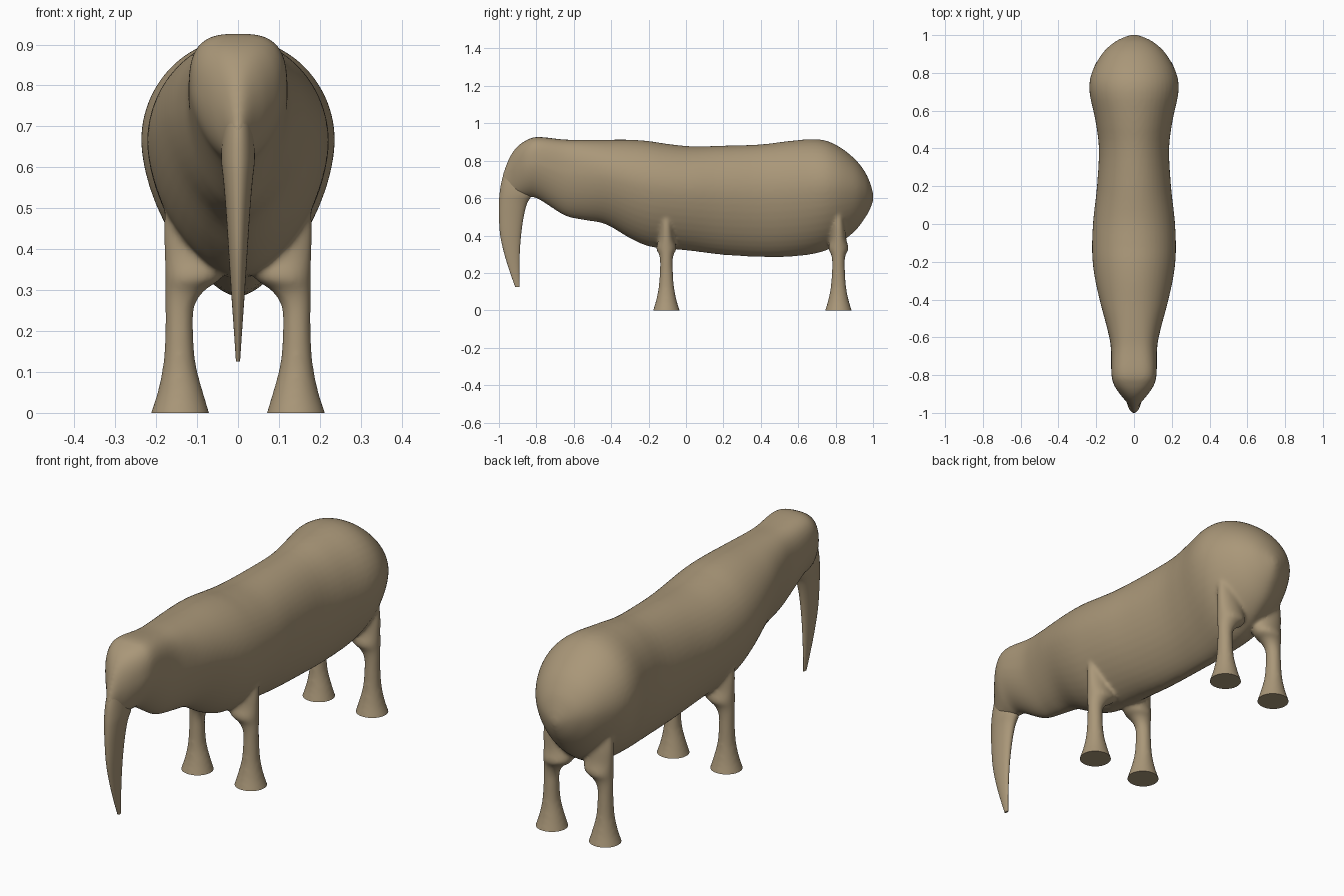
import bpy, bmesh, math

if "Cube" in bpy.data.objects:
    bpy.data.objects.remove(bpy.data.objects["Cube"])


def spline(rows, steps):
    # Catmull-Rom interpolation through rows of section values
    out = []
    for i in range(len(rows) - 1):
        a, b, c, d = (rows[max(0, min(len(rows) - 1, i + k))] for k in (-1, 0, 1, 2))
        for s in range(steps):
            t = s / steps
            out.append([0.5 * (2 * q + (r - p) * t + (2 * p - 5 * q + 4 * r - u) * t * t
                               + (3 * q - p - 3 * r + u) * t ** 3)
                        for p, q, r, u in zip(a, b, c, d)])
    return out + [list(rows[-1])]


def loft(bm, rows, ring, n=40, steps=4):
    # Skin a closed tube through interpolated cross-sections
    rings = []
    for row in spline(rows, steps):
        rings.append([bm.verts.new(ring(row, 2 * math.pi * k / n)) for k in range(n)])
    faces = [bm.faces.new(rings[0]), bm.faces.new(rings[-1])]
    for r0, r1 in zip(rings, rings[1:]):
        for k in range(n):
            j = (k + 1) % n
            faces.append(bm.faces.new((r0[k], r0[j], r1[j], r1[k])))
    bmesh.ops.recalc_face_normals(bm, faces=faces)


def spow(v, e):
    return math.copysign(abs(v) ** e, v)


def body_ring(row, a):
    y, top, bot, w, n = row
    mid = bot + (top - bot) * 0.59
    c, s = math.cos(a), math.sin(a)
    e = n if s > 0 else 1.7
    h = top - mid if s > 0 else mid - bot
    return (w * spow(c, 2 / e), y, mid + h * spow(s, 2 / e))


def make_object(name, bm):
    me = bpy.data.meshes.new(name)
    bm.to_mesh(me)
    bm.free()
    ob = bpy.data.objects.new(name, me)
    bpy.context.collection.objects.link(ob)
    return ob


def finish(ob, angle):
    mat = bpy.data.materials.get("tan_hide") or bpy.data.materials.new("tan_hide")
    mat.diffuse_color = (0.40, 0.31, 0.19, 1)
    mat.use_nodes = True
    mat.node_tree.nodes["Principled BSDF"].inputs["Base Color"].default_value = mat.diffuse_color
    ob.data.materials.clear()
    ob.data.materials.append(mat)
    bpy.ops.object.select_all(action='DESELECT')
    ob.select_set(True)
    bpy.context.view_layer.objects.active = ob
    bpy.ops.object.shade_smooth_by_angle(angle=math.radians(angle))


# Body and head: y, top, bottom, half width, squareness of the upper half
BODY = [
    (-.99, .69, .62, .008, 2), (-.97, .755, .62, .02, 2), (-.94, .825, .61, .042, 2),
    (-.90, .877, .605, .075, 2.4), (-.85, .911, .605, .107, 2.8), (-.79, .927, .595, .120, 3),
    (-.65, .913, .507, .123, 2.8), (-.55, .912, .483, .143, 2.4), (-.43, .912, .46, .175, 2.1),
    (-.30, .912, .385, .205, 2), (-.20, .905, .342, .219, 2), (-.10, .89, .33, .222, 2),
    (.03, .877, .317, .215, 2), (.20, .88, .296, .196, 2), (.40, .887, .285, .186, 2),
    (.55, .905, .286, .205, 2), (.70, .915, .305, .236, 2), (.80, .886, .345, .224, 2),
    (.90, .812, .42, .170, 2), (.96, .735, .497, .108, 2), (.99, .665, .553, .05, 2),
    (1.002, .615, .59, .012, 2)]

# Leg: z, inner x, outer x, half depth; flares inward where it meets the belly
LEG = [
    (-.05, .055, .228, .086), (0, .07, .213, .071), (.05, .085, .197, .056),
    (.12, .103, .183, .042), (.20, .109, .178, .036), (.26, .106, .178, .034),
    (.30, .08, .178, .040), (.33, .04, .178, .055), (.38, .04, .180, .042),
    (.45, .06, .183, .034), (.52, .10, .178, .022)]

bm = bmesh.new()
loft(bm, BODY, body_ring, 48)
for side in (-1, 1):
    for ly in (-.105, .815):
        def leg_ring(row, a):
            z, xi, xo, d = row
            return (side * ((xi + xo) / 2 + (xo - xi) / 2 * math.cos(a)),
                    ly + d * math.sin(a), z)
        loft(bm, LEG, leg_ring, 32)
body = make_object("body_and_legs", bm)

# Fuse legs into the body and soften the joins
rm = body.modifiers.new("fuse", 'REMESH')
rm.mode = 'VOXEL'
rm.voxel_size = 0.008
sm = body.modifiers.new("soften", 'SMOOTH')
sm.factor = 0.5
sm.iterations = 14
dg = bpy.context.evaluated_depsgraph_get()
bm = bmesh.new()
bm.from_object(body, dg)
body.modifiers.clear()

# Cut the soles flat at the ground
cut = bmesh.ops.bisect_plane(bm, geom=bm.verts[:] + bm.edges[:] + bm.faces[:],
                             plane_co=(0, 0, 0), plane_no=(0, 0, -1), clear_outer=True)
bmesh.ops.holes_fill(bm, edges=[e for e in bm.edges if e.is_boundary], sides=0)
bm.to_mesh(body.data)
bm.free()
finish(body, 45)

# Hanging trunk: z, front y, back y, half width
TRUNK = [
    (.80, -.945, -.90, .02), (.75, -.968, -.87, .028), (.68, -.988, -.835, .038),
    (.62, -.997, -.825, .041), (.57, -1.0, -.85, .036), (.50, -1.0, -.868, .030),
    (.40, -.993, -.882, .0235), (.30, -.971, -.889, .017), (.20, -.94, -.891, .010),
    (.125, -.913, -.889, .005)]


def trunk_ring(row, a):
    z, yf, yb, w = row
    return (w * math.cos(a), (yf + yb) / 2 + (yb - yf) / 2 * math.sin(a), z)


bm = bmesh.new()
loft(bm, TRUNK, trunk_ring, 32)
finish(make_object("trunk", bm), 50)
